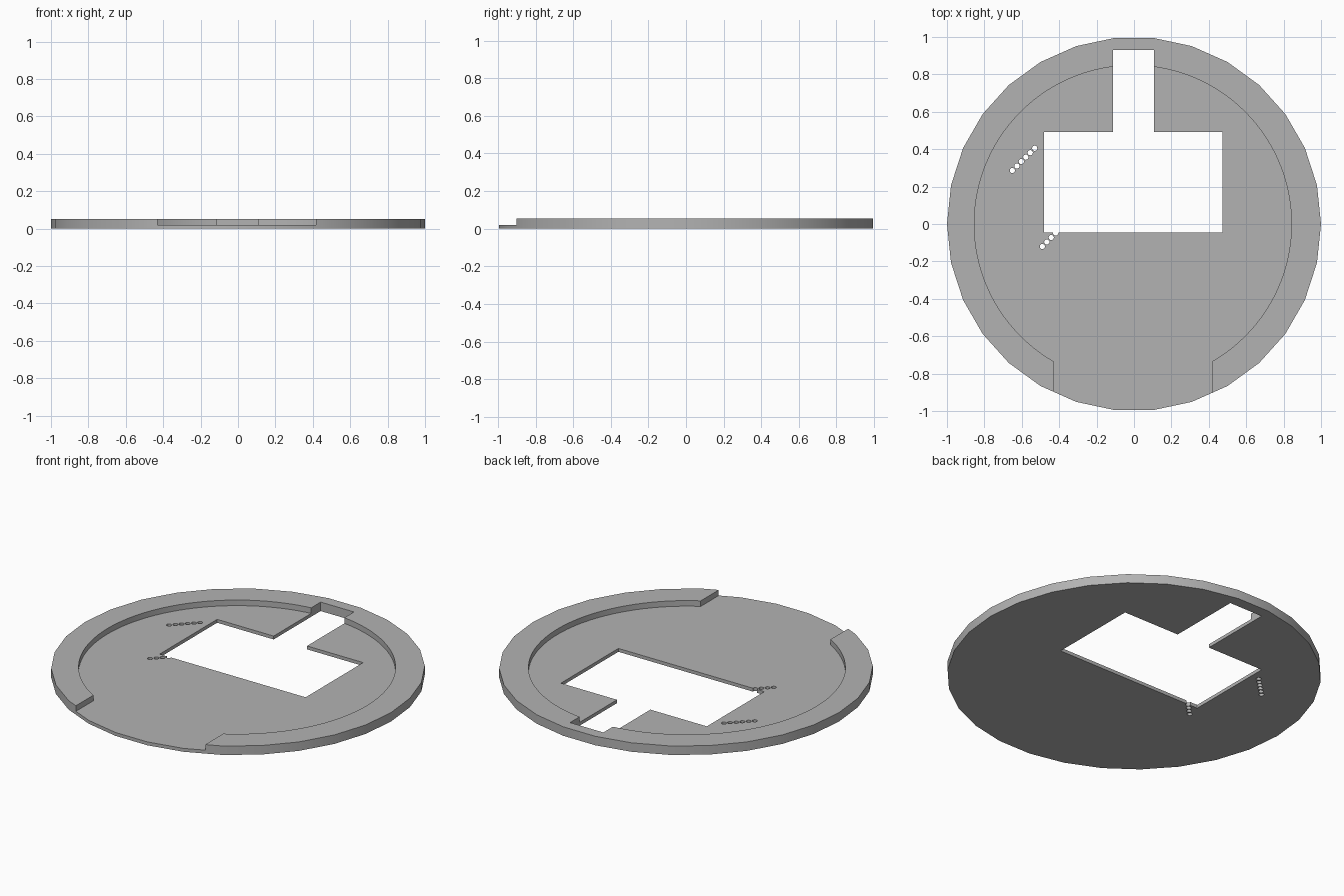
import bpy
import math

cube = bpy.data.objects.get("Cube")
if cube:
    bpy.data.objects.remove(cube, do_unlink=True)

THICK = 0.053   # full rim height
FLOOR = 0.02    # thin base height

grey = bpy.data.materials.new("plain grey")
grey.use_nodes = True
grey.diffuse_color = (0.45, 0.45, 0.45, 1)
grey.node_tree.nodes["Principled BSDF"].inputs["Base Color"].default_value = (0.45, 0.45, 0.45, 1)


def cylinder(name, x, y, radius, z0, z1, sides):
    bpy.ops.mesh.primitive_cylinder_add(
        vertices=sides, radius=radius, depth=z1 - z0, location=(x, y, (z0 + z1) / 2))
    obj = bpy.context.object
    obj.name = name
    return obj


def box(name, x0, x1, y0, y1, z0, z1):
    bpy.ops.mesh.primitive_cube_add(
        size=1, location=((x0 + x1) / 2, (y0 + y1) / 2, (z0 + z1) / 2))
    obj = bpy.context.object
    obj.name = name
    obj.scale = (x1 - x0, y1 - y0, z1 - z0)
    return obj


def cut(target, cutter):
    mod = target.modifiers.new("cut", "BOOLEAN")
    mod.operation = "DIFFERENCE"
    mod.solver = "EXACT"
    mod.object = cutter
    bpy.context.view_layer.update()
    bpy.ops.object.select_all(action="DESELECT")
    target.select_set(True)
    bpy.context.view_layer.objects.active = target
    bpy.ops.object.modifier_apply(modifier=mod.name)
    bpy.data.objects.remove(cutter, do_unlink=True)


# Thirty-sided disc with a vertex on the x axis
plate = cylinder("rimmed_base_plate", 0, 0, 1, 0, THICK, 30)
plate.rotation_euler.z = math.radians(6)
bpy.ops.object.transform_apply(location=True, rotation=True, scale=True)
plate.data.materials.append(grey)

# Round recess and the front opening in the rim
cut(plate, cylinder("recess_cutter", -0.006, 0, 0.848, FLOOR, 0.2, 120))
cut(plate, box("front_gap_cutter", -0.431, 0.418, -1.2, -0.6, FLOOR, 0.2))

# Rectangular window and the slot running into the back rim
cut(plate, box("window_cutter", -0.48, 0.474, -0.046, 0.491, -0.1, 0.2))
cut(plate, box("slot_cutter", -0.111, 0.107, 0.4, 0.93, -0.1, 0.2))

# Two diagonal rows of small through holes
for x, y, count in ((-0.65, 0.286, 6), (-0.49, -0.12, 4)):
    for i in range(count):
        step = 0.0238 * i
        cut(plate, cylinder("hole_cutter", x + step, y + step, 0.014, -0.1, 0.2, 16))

bpy.ops.object.select_all(action="DESELECT")
plate.select_set(True)
bpy.context.view_layer.objects.active = plate
bpy.ops.object.shade_smooth_by_angle(angle=math.radians(30))
